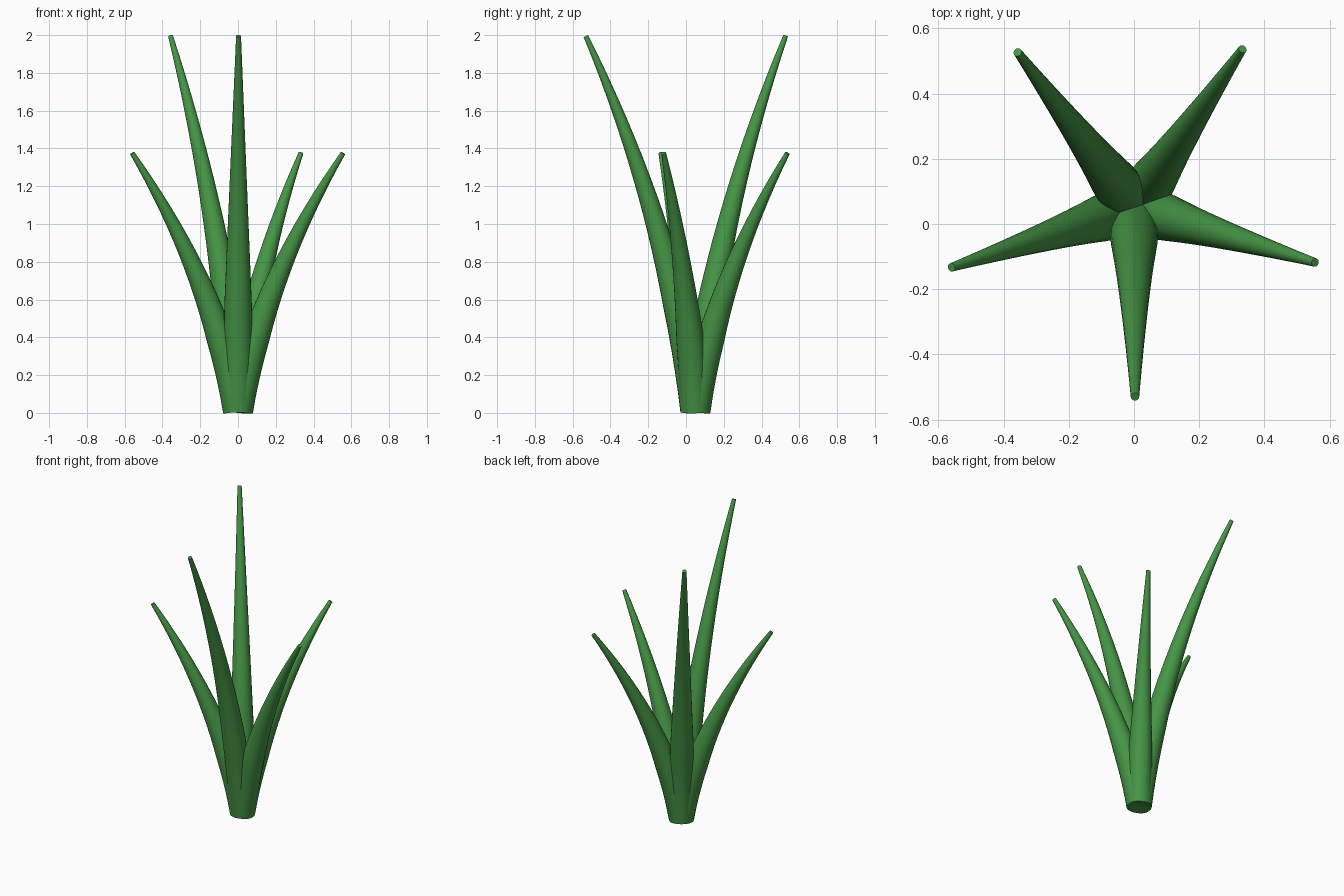
import bpy, bmesh, math
from mathutils import Vector

if "Cube" in bpy.data.objects:
    bpy.data.objects.remove(bpy.data.objects["Cube"])

green = bpy.data.materials.new("leaf_green")
green.diffuse_color = (0.06, 0.30, 0.06, 1)
green.use_nodes = True
green.node_tree.nodes["Principled BSDF"].inputs["Base Color"].default_value = green.diffuse_color

SIDES, RINGS = 24, 18
BASE = Vector((0.0, 0.05, 0.012))


def blade_radius(t):
    # nearly straight near the root, then an even taper to a blunt tip
    return 0.08 - 0.007 * t / 0.28 if t < 0.28 else 0.073 - 0.060 * (t - 0.28) / 0.72


def make_blade(name, tip, lean):
    """Round tapered blade that starts with slope `lean` and curves out to its tip."""
    tip = Vector(tip)
    out = Vector((tip.x - BASE.x, tip.y - BASE.y, 0))
    reach, height = out.length, tip.z - BASE.z
    out.normalize()
    side = Vector((-out.y, out.x, 0))
    curl = (reach - lean * height) / height ** 2
    bm = bmesh.new()
    rings = []
    for i in range(RINGS + 1):
        t = i / RINGS
        h = t * height
        centre = BASE + out * (lean * h + curl * h * h) + Vector((0, 0, h))
        tangent = (out * (lean + 2 * curl * h) + Vector((0, 0, 1))).normalized()
        normal = side.cross(tangent)
        r = blade_radius(t)
        rings.append([bm.verts.new(centre + r * (math.cos(a) * normal + math.sin(a) * side))
                      for a in (2 * math.pi * k / SIDES for k in range(SIDES))])
    for low, high in zip(rings, rings[1:]):
        for k in range(SIDES):
            n = (k + 1) % SIDES
            bm.faces.new((low[k], low[n], high[n], high[k]))
    bm.faces.new(rings[0])
    bm.faces.new(rings[-1])
    bmesh.ops.recalc_face_normals(bm, faces=bm.faces[:])
    mesh = bpy.data.meshes.new(name)
    bm.to_mesh(mesh)
    bm.free()
    mesh.materials.append(green)
    obj = bpy.data.objects.new(name, mesh)
    bpy.context.collection.objects.link(obj)
    bpy.ops.object.select_all(action='DESELECT')
    obj.select_set(True)
    bpy.context.view_layer.objects.active = obj
    bpy.ops.object.shade_smooth_by_angle(angle=math.radians(40))


# two tall blades
make_blade("tall_blade_front", (0.003, -0.53, 1.995), 0.13)
make_blade("tall_blade_back", (-0.357, 0.527, 1.995), 0.13)
# three short blades
make_blade("short_blade_back", (0.333, 0.537, 1.375), 0.19)
make_blade("short_blade_right", (0.556, -0.118, 1.375), 0.19)
make_blade("short_blade_left", (-0.56, -0.133, 1.375), 0.19)
